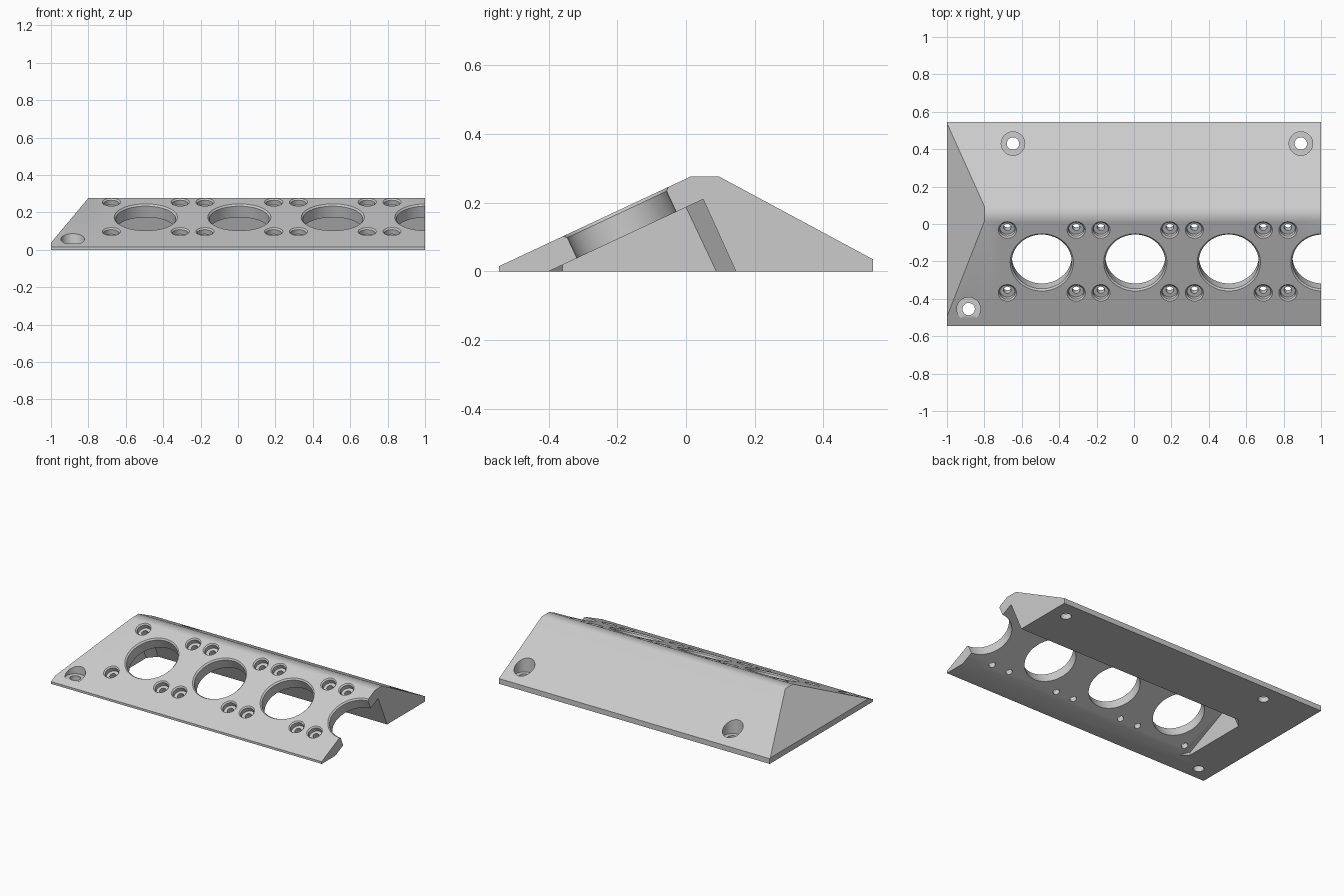
import bpy, bmesh, math
from mathutils import Matrix, Vector

if "Cube" in bpy.data.objects:
    bpy.data.objects.remove(bpy.data.objects["Cube"])

grey = bpy.data.materials.new("plain grey")
grey.use_nodes = True
colour = (0.6, 0.6, 0.6, 1)
grey.diffuse_color = colour
grey.node_tree.nodes["Principled BSDF"].inputs["Base Color"].default_value = colour


def make_object(name, bm):
    bmesh.ops.recalc_face_normals(bm, faces=bm.faces)
    mesh = bpy.data.meshes.new(name)
    bm.to_mesh(mesh)
    bm.free()
    mesh.materials.append(grey)
    obj = bpy.data.objects.new(name, mesh)
    bpy.context.collection.objects.link(obj)
    return obj


def loft(bm, rings):
    """Skin closed rings of points and cap both ends."""
    rows = [[bm.verts.new(p) for p in ring] for ring in rings]
    n = len(rows[0])
    for a, b in zip(rows, rows[1:]):
        for i in range(n):
            j = (i + 1) % n
            bm.faces.new((a[i], a[j], b[j], b[i]))
    bm.faces.new(rows[0])
    bm.faces.new(rows[-1])


def section(x, profile):
    return [(x, y, z) for y, z in profile]


def add_bore(bm, steps, matrix, sides=48):
    """Round stepped cutter from (radius, height) pairs."""
    turn = [math.tau * i / sides for i in range(sides)]
    loft(bm, [[matrix @ Vector((r * math.cos(a), r * math.sin(a), h)) for a in turn]
              for r, h in steps])


# Wedge body with a flat crest
FRONT_Y, FRONT_Z, CREST_Y, CREST_Z = -0.545, 0.015, 0.015, 0.277
outline = [(FRONT_Y, 0), (FRONT_Y, FRONT_Z), (CREST_Y, CREST_Z),
           (0.095, CREST_Z), (0.545, 0.035), (0.545, 0)]
bm = bmesh.new()
loft(bm, [section(-1, outline), section(1, outline)])
# Sloped left end
end_normal = Vector((-(CREST_Z - 0.038), 0, 0.2))
cut = bmesh.ops.bisect_plane(bm, geom=bm.verts[:] + bm.edges[:] + bm.faces[:],
                             plane_co=(-0.8, 0, CREST_Z), plane_no=end_normal,
                             clear_outer=True)
rim = [e for e in cut["geom_cut"] if isinstance(e, bmesh.types.BMEdge)]
bmesh.ops.holes_fill(bm, edges=rim)
bmesh.ops.remove_doubles(bm, verts=bm.verts, dist=0.0005)
body = make_object("wedge_panel", bm)

# Underside cavity, open at the right end, chamfered at the closed end
wide = [(-0.4, -0.05), (-0.4, 0), (0.05, 0.21), (0.168, -0.05)]
narrow = [(-0.36, -0.05), (-0.36, 0.0187), (0, 0.187), (0.112, -0.05)]
bm = bmesh.new()
loft(bm, [section(1.1, wide), section(-0.69, wide), section(-0.74, narrow)])
cutters = [make_object("cavity_cutter", bm)]

# Holes square to the front slope
slope = math.atan2(CREST_Z - FRONT_Z, CREST_Y - FRONT_Y)


def on_slope(x, y):
    z = FRONT_Z + (y - FRONT_Y) * math.tan(slope)
    return Matrix.Translation((x, y, z)) @ Matrix.Rotation(slope, 4, "X")


port_bm, screw_bm = bmesh.new(), bmesh.new()
for i in range(4):
    centre = -0.493 + 0.5 * i
    add_bore(port_bm, [(0.16, -0.12), (0.16, -0.009), (0.2, 0.031)],
             on_slope(centre, -0.205), 64)
    for side in (-1, 1):
        x = centre + side * 0.184
        if x < 1:
            for y in (-0.368, -0.032):
                add_bore(screw_bm, [(0.02, -0.13), (0.02, -0.035), (0.041, -0.035),
                                    (0.041, -0.008), (0.069, 0.02)], on_slope(x, y), 32)
cutters += [make_object("port_cutter", port_bm), make_object("screw_cutter", screw_bm)]

# Vertical mounting holes with counterbores
bm = bmesh.new()
for x, y in ((-0.647, 0.43), (0.892, 0.43), (-0.884, -0.455)):
    add_bore(bm, [(0.033, -0.1), (0.033, 0.035), (0.063, 0.035), (0.063, 0.3)],
             Matrix.Translation((x, y, 0)))
cutters.append(make_object("mount_cutter", bm))

# Cut, then keep the finished mesh only
for cutter in cutters:
    mod = body.modifiers.new(cutter.name, "BOOLEAN")
    mod.object, mod.operation, mod.solver = cutter, "DIFFERENCE", "EXACT"
    cutter.hide_render = True
graph = bpy.context.evaluated_depsgraph_get()
finished = bpy.data.meshes.new_from_object(body.evaluated_get(graph))
body.modifiers.clear()
body.data = finished
for cutter in cutters:
    bpy.data.objects.remove(cutter)

# Smooth bores and crest, sharp edges elsewhere
bpy.ops.object.select_all(action="DESELECT")
body.select_set(True)
bpy.context.view_layer.objects.active = body
bpy.ops.object.shade_smooth_by_angle(angle=math.radians(30))
weighted = body.modifiers.new("weighted_normals", "WEIGHTED_NORMAL")
weighted.keep_sharp = True
